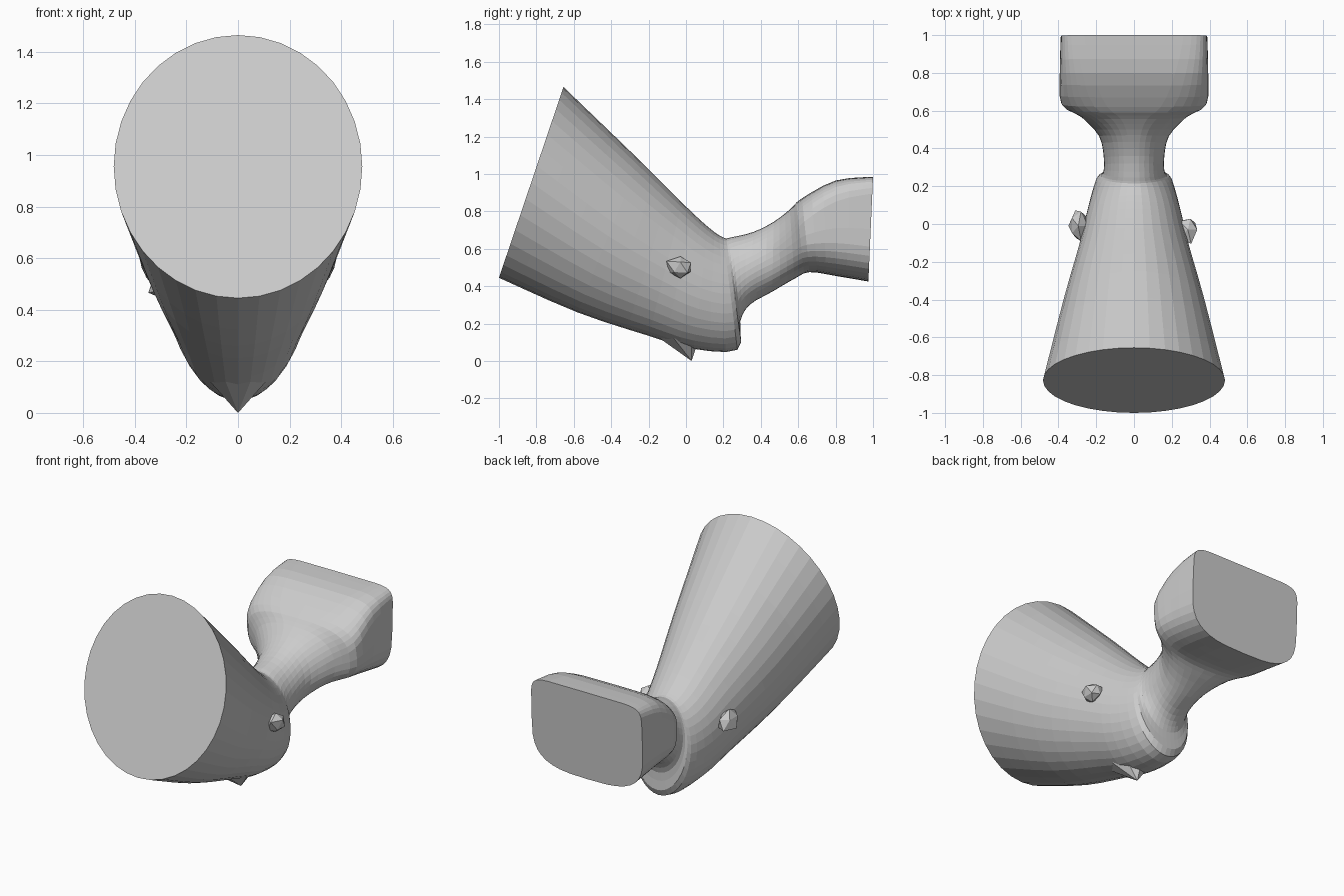
import bpy, bmesh, math, random
from mathutils import Vector

if "Cube" in bpy.data.objects:
    bpy.data.objects.remove(bpy.data.objects["Cube"])

random.seed(4)
SIDES = 36
STEPS = 3

# Sections along the body: top y, top z, bottom y, bottom z,
# half width, upper squareness, lower squareness
SECTIONS = [
    (-0.655, 1.465, -1.00, 0.445, 0.482, 2, 2),
    (-0.25, 1.075, -0.58, 0.26, 0.375, 2, 2),
    (-0.02, 0.845, -0.20, 0.135, 0.29, 2, 2),
    (0.12, 0.715, 0.04, 0.065, 0.245, 2, 2),
    (0.20, 0.66, 0.275, 0.06, 0.20, 2, 2),
    (0.245, 0.662, 0.29, 0.21, 0.165, 2, 2),
    (0.36, 0.69, 0.34, 0.30, 0.16, 2, 2),
    (0.47, 0.745, 0.46, 0.37, 0.185, 2.1, 2.1),
    (0.555, 0.81, 0.58, 0.44, 0.28, 2.5, 2.3),
    (0.62, 0.87, 0.66, 0.475, 0.385, 3.5, 2.6),
    (0.80, 0.965, 0.80, 0.455, 0.393, 6, 3),
    (1.00, 0.985, 0.975, 0.425, 0.388, 9, 3.2),
]


def finish(bm, name):
    bmesh.ops.recalc_face_normals(bm, faces=bm.faces[:])
    mesh = bpy.data.meshes.new(name)
    bm.to_mesh(mesh)
    bm.free()
    obj = bpy.data.objects.new(name, mesh)
    bpy.context.collection.objects.link(obj)
    return obj


def blend(a, b, c, d, t):
    # smooth curve through b and c
    return 0.5 * (2 * b + (c - a) * t + (2 * a - 5 * b + 4 * c - d) * t * t
                  + (3 * b - a - 3 * c + d) * t ** 3)


def power(value, e):
    return math.copysign(abs(value) ** (2 / e), value)


def ring(bm, s):
    ty, tz, by, bz, w, up, low = s
    top, bottom = Vector((0, ty, tz)), Vector((0, by, bz))
    mid, half = (top + bottom) / 2, (top - bottom) / 2
    verts = []
    for i in range(SIDES):
        a = 2 * math.pi * i / SIDES
        e = up if math.sin(a) > 0 else low
        p = mid + half * power(math.sin(a), e)
        p.x = w * power(math.cos(a), e)
        verts.append(bm.verts.new(p))
    return verts


def loft(name, sections):
    bm = bmesh.new()
    n = len(sections)
    rows = []
    for i in range(n - 1):
        four = [sections[max(0, min(n - 1, i + k))] for k in (-1, 0, 1, 2)]
        for j in range(STEPS):
            rows.append([blend(*vals, j / STEPS) for vals in zip(*four)])
    rows.append(sections[-1])
    rings = [ring(bm, r) for r in rows]
    for a, b in zip(rings, rings[1:]):
        for i in range(SIDES):
            k = (i + 1) % SIDES
            bm.faces.new((a[i], a[k], b[k], b[i]))
    bm.faces.new(rings[0])
    bm.faces.new(rings[-1])
    return finish(bm, name)


def chunk(name, center, size, rough):
    # rough faceted lump
    bm = bmesh.new()
    bmesh.ops.create_icosphere(bm, subdivisions=1, radius=1)
    for v in bm.verts:
        v.co *= 1 + random.uniform(-rough, rough)
        v.co = Vector(center) + Vector([c * s for c, s in zip(v.co, size)])
    return finish(bm, name)


# Flared horn, bent neck and flat-backed head in one skin
loft("horn_neck_and_head", SECTIONS)

# Broken side lugs
chunk("right_lug", (0.285, -0.03, 0.50), (0.055, 0.075, 0.065), 0.2)
chunk("left_lug", (-0.295, -0.01, 0.50), (0.05, 0.085, 0.065), 0.2)

# Broken pointed stub underneath
bm = bmesh.new()
bmesh.ops.create_cone(bm, cap_ends=True, segments=7, radius1=0.0,
                      radius2=0.11, depth=0.12)
for v in bm.verts:
    tip = v.co.z < 0
    v.co.y += 0.03 if tip else -0.04
    v.co.z += 0.06
finish(bm, "bottom_stub")
